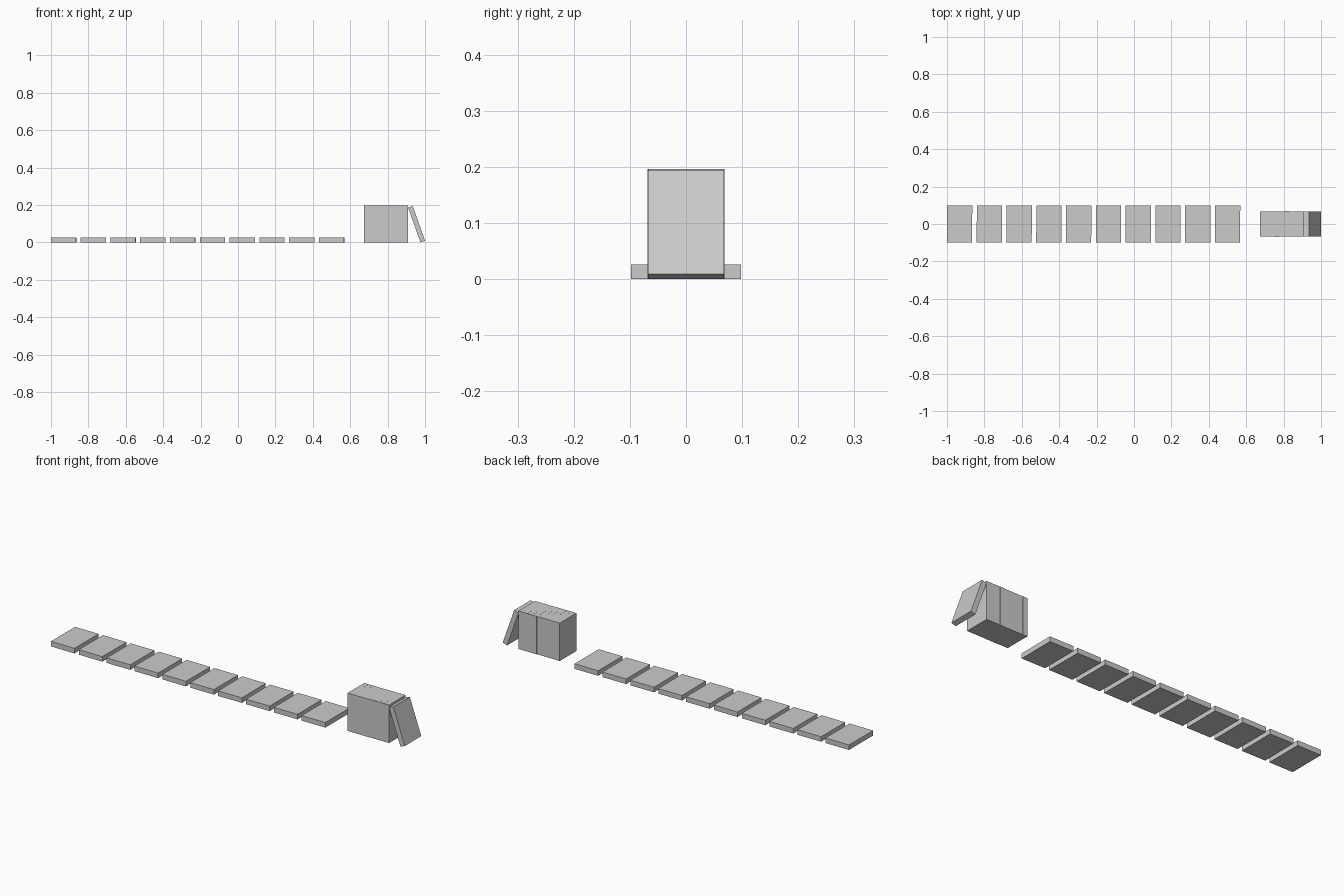
import bpy, math, random
from mathutils import Matrix, Vector

if "Cube" in bpy.data.objects:
    bpy.data.objects.remove(bpy.data.objects["Cube"])

random.seed(4)
T, W, H = 0.0262, 0.135, 0.196   # tile thickness, width, height


def tile(name, size, loc, rot=(0, 0, 0)):
    bpy.ops.mesh.primitive_cube_add(size=1, location=loc, rotation=rot)
    ob = bpy.context.object
    ob.name = name
    ob.scale = size
    return ob


# row of ten tiles lying flat, each turned by a hair
for i in range(10):
    x = -1 + W / 2 + i * 0.1592
    turn = math.radians(random.uniform(-0.4, 0.4))
    tile(f"flat_tile_{i + 1}", (W, H, T), (x, 0, T / 2), (0, 0, turn))

# block of nine upright tiles standing side by side
for i in range(9):
    x = 0.674 + T / 2 + i * T
    tile(f"upright_tile_{i + 1}", (T * 0.995, W, H),
         (x, random.uniform(-0.001, 0.001), H / 2))

# last tile leaning its top edge against the block
lean = math.radians(19.5)
s, c = math.sin(lean), math.cos(lean)
cx = 1 - (T * c + H * s) / 2
cz = (T * s + H * c) / 2
tile("leaning_tile", (T, W, H), (cx, 0, cz), (0, -lean, 0))
